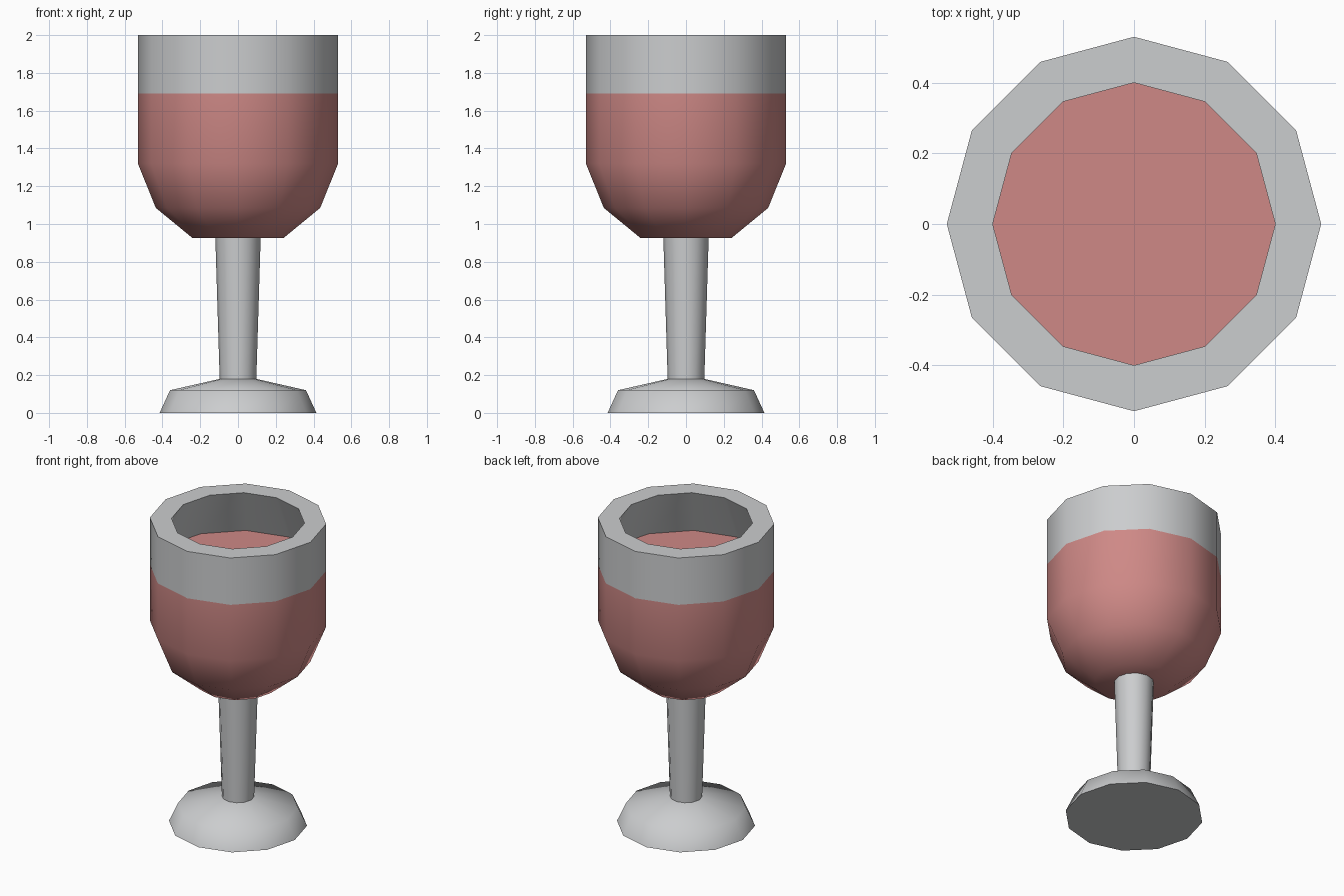
import bpy, bmesh, math

if "Cube" in bpy.data.objects:
    bpy.data.objects.remove(bpy.data.objects["Cube"], do_unlink=True)

SIDES = 12


def material(name, rgb):
    mat = bpy.data.materials.new(name)
    mat.use_nodes = True
    mat.diffuse_color = (*rgb, 1)
    mat.node_tree.nodes["Principled BSDF"].inputs["Base Color"].default_value = (*rgb, 1)
    return mat


def lathe(name, profile, mat, cap_start=False, cap_end=False, sharp=40):
    """Turn (radius, height) points, listed upward on the outside, about z."""
    bm = bmesh.new()
    rings = []
    for r, z in profile:
        angles = [math.tau * i / SIDES for i in range(SIDES)]
        rings.append([bm.verts.new((r * math.cos(a), r * math.sin(a), z)) for a in angles])
    for low, high in zip(rings, rings[1:]):
        for i in range(SIDES):
            j = (i + 1) % SIDES
            bm.faces.new((low[i], low[j], high[j], high[i]))
    if cap_start:
        bm.faces.new(rings[0][::-1])
    if cap_end:
        bm.faces.new(rings[-1])
    mesh = bpy.data.meshes.new(name)
    bm.to_mesh(mesh)
    bm.free()
    mesh.materials.append(mat)
    obj = bpy.data.objects.new(name, mesh)
    bpy.context.collection.objects.link(obj)
    bpy.ops.object.select_all(action="DESELECT")
    obj.select_set(True)
    bpy.context.view_layer.objects.active = obj
    bpy.ops.object.shade_smooth_by_angle(angle=math.radians(sharp))
    return obj


glass = material("pale grey glass", (0.60, 0.61, 0.62))
wine = material("rose wine", (0.62, 0.25, 0.24))

# Foot: low disc with a sloping upper face
lathe("foot", [(0.415, 0), (0.36, 0.12), (0.097, 0.18)], glass, cap_start=True, sharp=60)

# Stem: widens slightly towards the bowl
lathe("stem", [(0.097, 0.18), (0.12, 0.925)], glass)

# Wine-filled bowl, closed by the liquid surface
lathe("wine_bowl", [(0.24, 0.925), (0.435, 1.085), (0.53, 1.32), (0.53, 1.69)],
      wine, cap_start=True, cap_end=True, sharp=60)

# Clear rim: outer wall, flat lip and inner wall flaring down to the liquid
lathe("glass_rim", [(0.53, 1.69), (0.53, 2), (0.4, 2), (0.53, 1.69)], glass)
